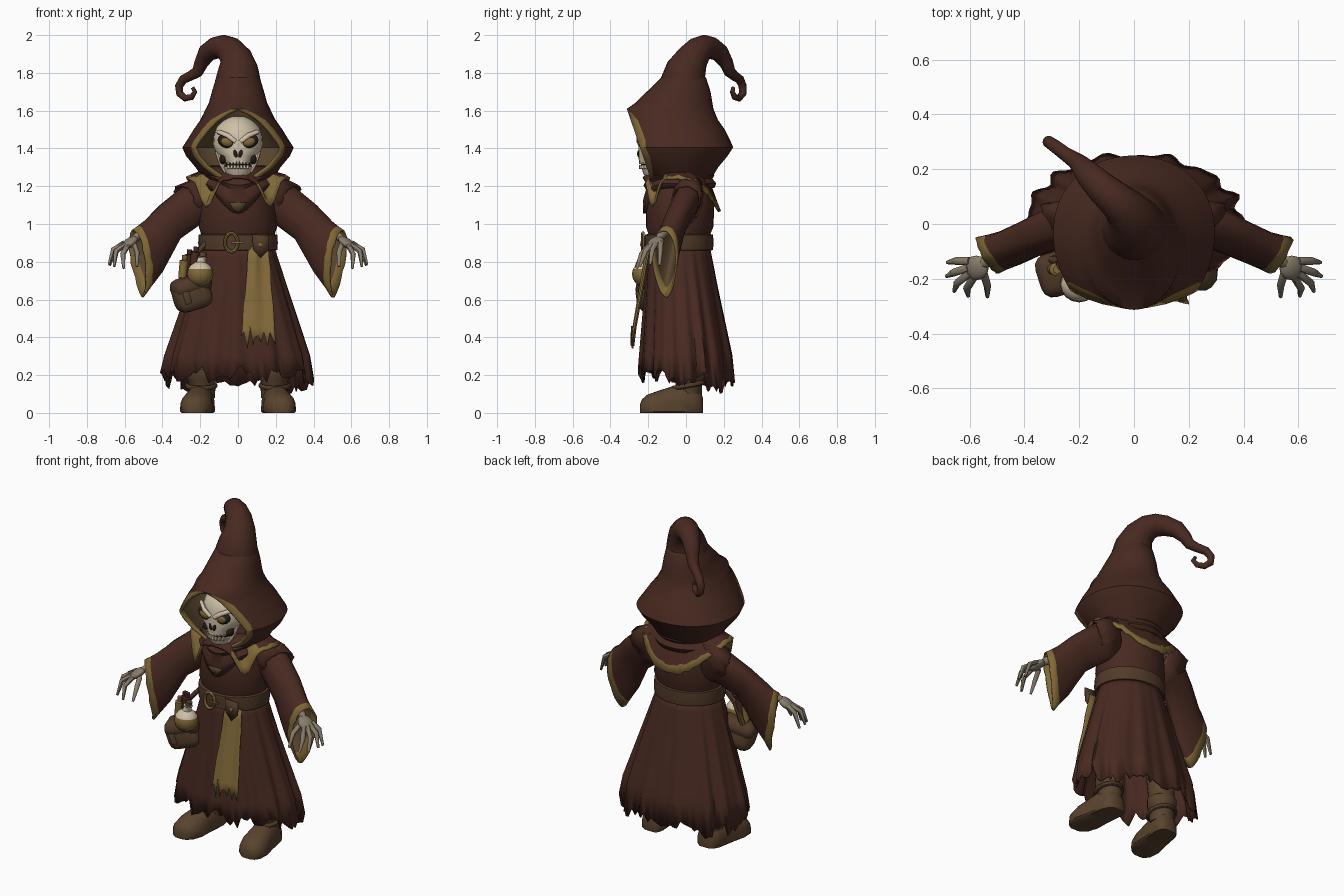
import bpy, bmesh, math, random
from math import sin, cos, pi, tau
from mathutils import Vector, Matrix

random.seed(4)
cube = bpy.data.objects.get("Cube")
if cube:
    bpy.data.objects.remove(cube)


def material(name, r, g, b):
    m = bpy.data.materials.new(name)
    m.use_nodes = True
    m.diffuse_color = (r, g, b, 1)
    m.node_tree.nodes["Principled BSDF"].inputs["Base Color"].default_value = (r, g, b, 1)
    return m


robe = material("robe maroon", .064, .0222, .0148)
lining = material("lining brown", .1, .06, .028)
gold = material("faded gold", .22, .14, .04)
bone = material("pale bone", .62, .53, .39)
skin = material("withered skin", .25, .205, .15)
leather = material("boot leather", .1, .056, .027)
belt_mat = material("belt leather", .082, .042, .022)
dark = material("hollow black", .018, .012, .008)


def finish(name, bm, mats, thick=0, rim=0, angle=45):
    """Turn a bmesh into a shaded object, optionally with cloth thickness."""
    bmesh.ops.remove_doubles(bm, verts=bm.verts, dist=.0002)
    bmesh.ops.recalc_face_normals(bm, faces=bm.faces)
    me = bpy.data.meshes.new(name)
    bm.to_mesh(me)
    bm.free()
    ob = bpy.data.objects.new(name, me)
    bpy.context.collection.objects.link(ob)
    for m in mats:
        me.materials.append(m)
    bpy.ops.object.select_all(action='DESELECT')
    ob.select_set(True)
    bpy.context.view_layer.objects.active = ob
    bpy.ops.object.shade_smooth_by_angle(angle=math.radians(angle))
    if thick:
        mod = ob.modifiers.new("thickness", 'SOLIDIFY')
        mod.thickness = thick
        if len(mats) > 1:
            mod.material_offset = 1
            mod.material_offset_rim = rim
    return ob


def loft(name, rings, mats, closed=True, caps=False, rule=None, **kw):
    bm = bmesh.new()
    rows = [[bm.verts.new(p) for p in ring] for ring in rings]
    n = len(rows[0])
    for i in range(len(rows) - 1):
        for j in range(n if closed else n - 1):
            k = (j + 1) % n
            f = bm.faces.new((rows[i][j], rows[i][k], rows[i + 1][k], rows[i + 1][j]))
            f.material_index = rule(i, j) if rule else 0
    if caps:
        bm.faces.new(rows[0])
        bm.faces.new(rows[-1])
    return finish(name, bm, mats, **kw)


def ellipse(z, rx, front, back, n=32):
    mid, ry = (front + back) / 2, (back - front) / 2
    return [(rx * sin(tau * i / n), mid - ry * cos(tau * i / n), z) for i in range(n)]


def tube(name, path, mat, n=10):
    """Round tube through (x, y, z, radius) points."""
    pts = [Vector(p[:3]) for p in path]
    rings, prev, side = [], None, None
    for i, p in enumerate(pts):
        d = (pts[min(i + 1, len(pts) - 1)] - pts[max(i - 1, 0)]).normalized()
        side = prev.rotation_difference(d) @ side if prev else d.orthogonal().normalized()
        prev, up = d, d.cross(side)
        rings.append([p + (side * cos(tau * j / n) + up * sin(tau * j / n)) * path[i][3] for j in range(n)])
    return loft(name, rings, [mat], caps=True)


def blob(name, loc, size, mats, rot=(0, 0, 0), seg=16, rule=None):
    bm = bmesh.new()
    bmesh.ops.create_uvsphere(bm, u_segments=seg, v_segments=seg // 2, radius=1)
    for f in bm.faces:
        f.material_index = rule(f.calc_center_median()) if rule else 0
    ob = finish(name, bm, mats)
    ob.location, ob.scale, ob.rotation_euler = loc, size, rot
    return ob


def box(name, loc, size, mat, rot=(0, 0, 0), bevel=.01):
    bm = bmesh.new()
    bmesh.ops.create_cube(bm, size=1, matrix=Matrix.Diagonal((*size, 1)))
    bmesh.ops.bevel(bm, geom=bm.edges[:], offset=bevel, segments=3, profile=.5, affect='EDGES')
    ob = finish(name, bm, [mat])
    ob.location, ob.rotation_euler = loc, rot
    return ob


def plate(name, outline, y, mat):
    bm = bmesh.new()
    bm.faces.new([bm.verts.new((x, y, z)) for x, z in outline])
    return finish(name, bm, [mat], thick=.009)


# Hood: rows of z, half width, back depth, half width of the face opening
hood = [(1.8, .095, .085, 0), (1.77, .117, .108, 0), (1.7, .138, .13, 0), (1.64, .155, .14, 0),
        (1.61, .17, .145, 0), (1.585, .182, .155, .055), (1.55, .2, .17, .115), (1.5, .235, .205, .165),
        (1.44, .272, .235, .212), (1.405, .295, .25, .232), (1.36, .275, .22, .215), (1.3, .225, .17, .165),
        (1.25, .195, .14, .09), (1.21, .15, .1, .01)]
rings, cols = [], 40
for z, rx, back, w in hood:
    front = -.31 + (1.6 - z) * .34 if z < 1.62 else -.31 + (z - 1.6) * 1.02
    a0 = math.asin(w / rx)
    a1 = a0 + .036 / rx * random.uniform(.75, 1.2)
    angles = [a0] + [a1 + (tau - 2 * a1) * i / cols for i in range(cols + 1)] + [tau - a0]
    mid, ry = (front + back) / 2, (back - front) / 2
    shift = front - (mid - ry * cos(a0))
    rings.append([(rx * sin(a), mid - ry * cos(a) + shift * ((1 + cos(a)) / (1 + cos(a0))) ** 2, z)
                  for a in angles])
loft("hood", rings, [robe, lining, gold], closed=False, thick=.016, rim=2,
     rule=lambda i, j: 2 if i > 3 and j in (0, cols + 1) else 0)
tube("hood_curled_tip", [(0, -.015, 1.7, .125), (0, -.012, 1.76, .121), (0, .002, 1.82, .107),
     (-.012, .035, 1.88, .086), (-.045, .07, 1.922, .073), (-.08, .1, 1.937, .065), (-.12, .135, 1.932, .058),
     (-.165, .18, 1.905, .049), (-.195, .215, 1.85, .037), (-.215, .232, 1.805, .031), (-.25, .255, 1.785, .026),
     (-.29, .285, 1.765, .024), (-.312, .3, 1.73, .022), (-.308, .3, 1.69, .02), (-.28, .28, 1.666, .018),
     (-.245, .258, 1.672, .016), (-.228, .245, 1.7, .013), (-.24, .25, 1.722, .01)], robe, n=18)

# Skull
loft("skull", [ellipse(z, rx, f, b, 24) for z, rx, f, b in (
    (1.57, .03, -.16, -.08), (1.55, .075, -.2, -.04), (1.51, .115, -.235, 0), (1.46, .13, -.25, 0),
    (1.42, .132, -.25, 0), (1.385, .122, -.252, -.02), (1.355, .085, -.252, -.06), (1.325, .07, -.248, -.1))],
    [bone], caps=True)
loft("jaw", [ellipse(z, rx, f, b, 20) for z, rx, f, b in (
    (1.305, .078, -.236, -.1), (1.27, .066, -.228, -.12), (1.245, .04, -.212, -.14))], [bone], caps=True)
blob("mouth_gap", (0, -.18, 1.315), (.068, .06, .02), [dark])
for s in (1, -1):
    blob("eye_socket", (s * .06, -.232, 1.437), (.05, .022, .035), [dark], (0, -s * .35, 0))
    blob("eye", (s * .06, -.241, 1.435), (.034, .018, .024), [gold], (0, -s * .35, 0))
    tube("brow", [(s * .012, -.25, 1.435, .012), (s * .055, -.25, 1.468, .014),
                  (s * .105, -.208, 1.488, .012)], bone, 8)
    blob("nose_hollow", (s * .013, -.247, 1.372), (.011, .012, .022), [dark], (0, s * .3, 0), 10)
    blob("cheek_hollow", (s * .08, -.185, 1.342), (.02, .035, .026), [dark], seg=10)
    tube("jaw_hinge", [(s * .11, -.16, 1.38, .012), (s * .09, -.17, 1.32, .012), (s * .065, -.185, 1.275, .012)], bone, 8)
for i in range(-3, 4):
    for z in (1.327, 1.302):
        box("tooth", (i * .017, -.24 + i * i * .003, z), (.014, .02, .02), bone, bevel=.003)

# Torso, draped cowl and gold-hemmed capelet
loft("torso", [ellipse(*r) for r in ((.84, .185, -.19, .125), (.95, .195, -.2, .13), (.985, .208, -.212, .145),
     (1.1, .195, -.212, .15), (1.2, .17, -.205, .14), (1.29, .12, -.14, .1))], [robe], caps=True)
rings = []
for z, rx, f, b, dip in ((1.31, .14, -.15, .11, 0), (1.285, .185, -.195, .14, .03), (1.255, .19, -.225, .15, .05),
                         (1.24, .175, -.212, .14, .06), (1.215, .2, -.228, .16, .09), (1.19, .19, -.218, .15, .135)):
    rings.append([(x, y, z - dip * max(0, cos(tau * i / 48)) ** 5)
                  for i, (x, y, _) in enumerate(ellipse(z, rx, f, b, 48))])
loft("cowl", rings, [robe], thick=.012)
plate("cowl_point_shadow", [(-.05, 1.115), (.05, 1.115), (0, 1.055)], -.218, lining)


def cape_drop(a):
    lapel = math.exp(-((min(a, tau - a) - .68) / .22) ** 2)
    spine = max(0, -cos(a)) ** 2
    return .055 + .155 * lapel + .18 * spine


def cape_colour(i, j):
    a = min(j + .5, n - j - .5) * tau / n
    return 2 if a > .4 and i == 3 or i == 2 and .5 < a < 1.05 else 0


n, rings = 64, []
for t in (0, .3, .52, .84, 1):
    ring = []
    for i, (x, y, z) in enumerate(ellipse(1.3, .13 + .145 * t, -.12 - .11 * t, .08 + .105 * t, n)):
        rag = random.uniform(-.007, .007) if t > .5 else 0
        ring.append((x, y, z - cape_drop(tau * i / n) * t ** 1.3 + rag))
    rings.append(ring)
loft("capelet", rings, [robe, lining, gold], thick=.012, rule=cape_colour)

# Skirt with folds and a torn hem
n = 112
tears = [random.uniform(-.03, .045) for i in range(n // 4)]
rings = []
for k in range(11):
    t = k / 10
    ring = []
    for i, (x, y, _) in enumerate(ellipse(0, .188 + .207 * t, -.198 - .045 * t, .125 + .13 * t, n)):
        a = tau * i / n
        fold = 1 + t ** .6 * (.035 * cos(13 * a + sin(3 * a)) + .022 * cos(22 * a + 1))
        hem = .17 + .03 * cos(a) + tears[i // 4] + random.uniform(-.025, .025)
        ring.append((x * fold, y * fold, .89 + (hem - .89) * t if k == 10 else .89 - .65 * t))
    rings.append(ring)
loft("skirt", rings, [robe], thick=.008, angle=50)

# Gold front panel with a frayed end
rings = []
for k in range(9):
    t = k / 8
    ring = []
    for j in range(13):
        u = j / 12
        left, right = .055 - .04 * t, .16 + .04 * t
        fray = (.05 * sin(j * 2.6) + .025 * random.uniform(-1, 1)) if k == 8 else 0
        ring.append((left + (right - left) * u + random.uniform(-.003, .003),
                     -.213 - .075 * t + .006 * cos(u * 9) + .02 * u * (1 - t), .88 - .49 * t + fray))
    rings.append(ring)
loft("front_panel", rings, [gold], closed=False, thick=.009)

# Belt, buckle and strap end
loft("belt", [ellipse(z, .195 + d, -.205 - d, .13 + d) for z, d in (
    (.86, 0), (.862, .013), (.9, .016), (.943, .013), (.946, 0))], [belt_mat], caps=True)
ring_pts = [(-.035 + .034 * cos(i * tau / 16), -.228, .902 + .05 * sin(i * tau / 16), .009) for i in range(18)]
tube("buckle", ring_pts, gold, 8)
tube("buckle_pin", [(-.035, -.236, .902, .006), (.03, -.234, .902, .006)], gold, 8)
plate("strap_end", [(.075, .945), (.165, .94), (.16, .86), (.12, .82), (.08, .865)], -.228, belt_mat)
blob("strap_stud", (.12, -.237, .89), (.012, .006, .012), [gold], seg=10)

# Satchel, flask and vials hanging from the belt
tilt = (.05, -.3, .3)
box("satchel", (-.245, -.17, .63), (.2, .15, .17), leather, tilt, .05)
box("satchel_flap", (-.25, -.172, .675), (.212, .162, .1), belt_mat, tilt, .045)
box("satchel_clasp", (-.27, -.25, .61), (.035, .02, .07), leather, tilt, .006)
tube("satchel_strap", [(-.17, -.13, .9, .014), (-.24, -.14, .82, .016), (-.3, -.13, .7, .016)], belt_mat, 8)
blob("flask", (-.2, -.22, .735), (.07, .066, .068), [bone, gold], rule=lambda c: 1 if c.z < .2 else 0)
tube("flask_neck", [(-.197, -.22, .785, .028), (-.19, -.218, .82, .022), (-.189, -.218, .828, .028)], bone)
tube("flask_cork", [(-.189, -.218, .82, .018), (-.182, -.216, .85, .02)], leather)
for x, y, z, mat in ((-.27, -.15, .785, robe), (-.235, -.18, .8, robe), (-.295, -.165, .755, gold)):
    tube("vial", [(x, y, z - .04, .022), (x + .01, y, z + .05, .024), (x + .012, y, z + .055, .013),
                  (x + .015, y, z + .08, .016)], mat)


def sleeve_rings(sections, s, rag):
    """Teardrop rings from top point, bottom point and half width."""
    rings = []
    for top, low, w in sections:
        ring = []
        for i in range(28):
            a = tau * i / 28
            h = (1 + cos(a)) / 2
            p = Vector(low).lerp(Vector(top), h) + Vector((.5, .86, 0)) * w * sin(a) * (.6 + .4 * h)
            ring.append((s * (p.x + random.uniform(-rag, rag)), p.y, p.z + random.uniform(-.004, .004)))
        rings.append(ring)
    return rings


# Mirrored sleeves, hands and boots
sleeve = [((.13, .02, 1.25), (.13, .02, 1.0), .1), ((.29, 0, 1.195), (.21, 0, .995), .095),
          ((.41, -.05, 1.1), (.31, -.05, .92), .085), ((.49, -.09, 1.02), (.405, -.085, .745), .085),
          ((.525, -.105, .99), (.465, -.1, .66), .09), ((.555, -.12, .97), (.5, -.105, .61), .095)]
shoulder = [((.13, .02, 1.27), (.13, .02, 1.02), .105), ((.24, .01, 1.24), (.19, .01, 1.02), .108),
            ((.305, 0, 1.205), (.235, 0, 1.02), .108)]
fingers = [((.6, -.135, .9), (.65, -.135, .87), (.68, -.14, .78)), ((.605, -.16, .895), (.66, -.178, .865), (.683, -.19, .785)),
           ((.6, -.18, .89), (.645, -.215, .855), (.656, -.245, .775)), ((.585, -.195, .885), (.61, -.235, .84), (.605, -.262, .765)),
           ((.55, -.175, .89), (.535, -.225, .85), (.535, -.265, .775))]
boot = [(.09, .035, .07), (.075, .06, .11), (.04, .073, .14), (-.03, .077, .145), (-.08, .08, .13),
        (-.15, .088, .108), (-.205, .076, .088), (-.232, .052, .065), (-.243, .03, .04)]
for s in (1, -1):
    side = "left_" if s > 0 else "right_"
    loft(side + "sleeve", sleeve_rings(sleeve, s, .004), [robe, lining, gold], thick=.01, rim=2,
         rule=lambda i, j: 2 if i == 4 else 0)
    loft(side + "torn_shoulder", sleeve_rings(shoulder, s, .012), [robe], thick=.01)
    tube(side + "wrist", [(s * .44, -.09, .985, .026), (s * .53, -.135, .935, .023), (s * .57, -.155, .905, .012)], skin)
    blob(side + "palm", (s * .575, -.16, .9), (.052, .045, .024), [skin], (0, s * .6, -s * .4))
    for pts in fingers:
        tube(side + "finger", [(s * x, y, z, r) for (x, y, z), r in zip(pts, (.015, .014, .007))], skin, 8)
    rings = []
    for y, w, h in boot:
        x0 = .2 - y * .13
        ring = [(s * (x0 + w * cos(pi * i / 12)), y, .008 + h * sin(pi * i / 12) ** .7) for i in range(13)]
        rings.append(ring + [(s * (x0 - w * .9), y, 0), (s * (x0 + w * .9), y, 0)])
    loft(side + "boot", rings, [leather], caps=True)
    tube(side + "boot_shaft", [(s * .19, .015, .08, .068), (s * .19, .015, .17, .072), (s * .19, .015, .18, .082),
         (s * .19, .015, .23, .084), (s * .19, .015, .24, .074), (s * .18, .01, .42, .08)], leather, 16)
    strap = [(s * .195 + .074 * cos(i * tau / 16), .01 + .08 * sin(i * tau / 16),
              .145 + .015 * sin(i * tau / 16), .013) for i in range(18)]
    tube(side + "boot_strap", strap, belt_mat, 8)
